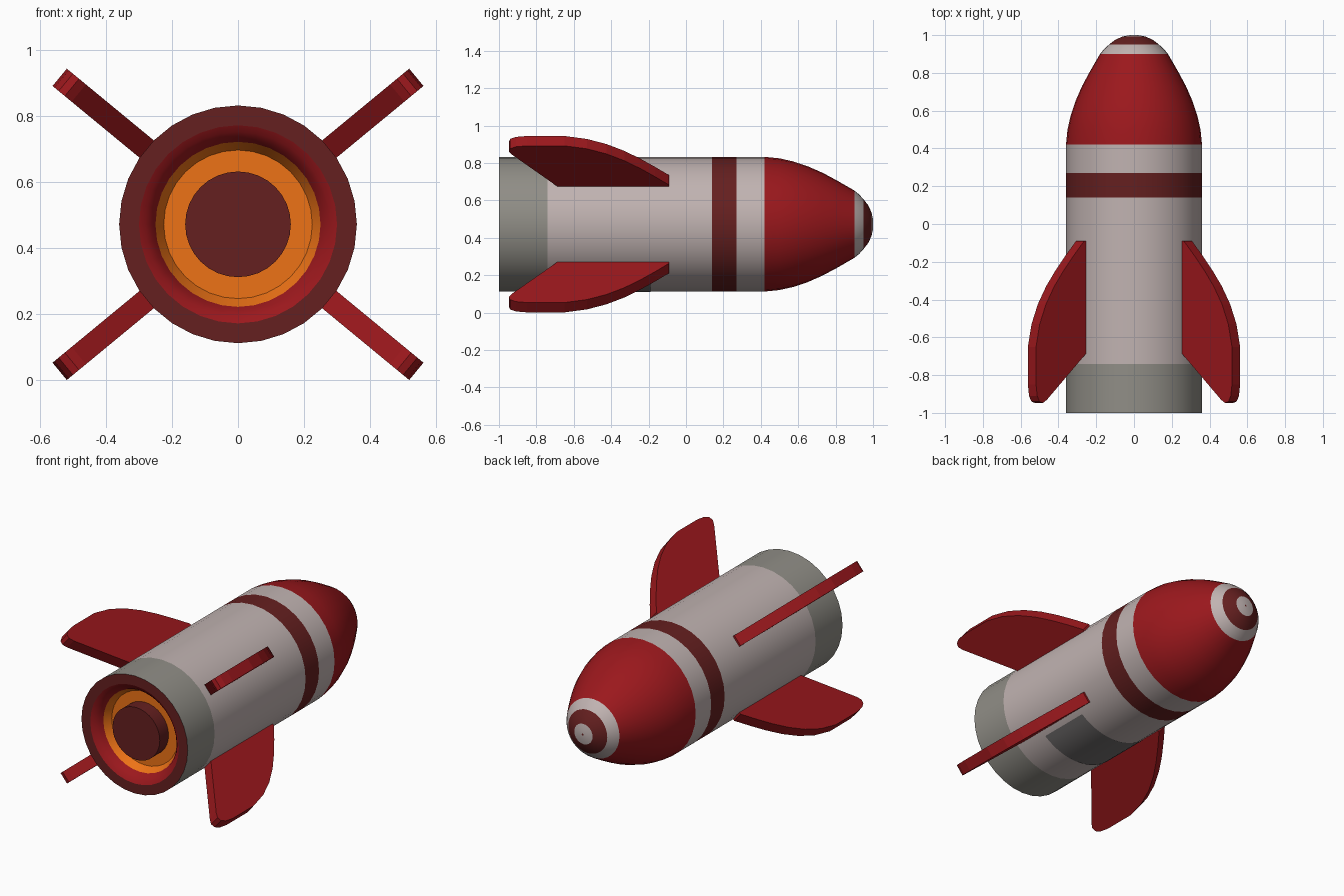
import bpy, bmesh, math

if "Cube" in bpy.data.objects:
    bpy.data.objects.remove(bpy.data.objects["Cube"])

CZ = 0.473      # height of the rocket axis
SIDES = 32


def mat(name, rgb):
    m = bpy.data.materials.new(name)
    m.diffuse_color = (*rgb, 1)
    m.use_nodes = True
    m.node_tree.nodes["Principled BSDF"].inputs["Base Color"].default_value = m.diffuse_color
    return m


RED = mat("red", (0.33, 0.009, 0.012))
DARK = mat("dark_red", (0.13, 0.014, 0.014))
LIGHT = mat("off_white", (0.53, 0.45, 0.44))
GREY = mat("warm_grey", (0.28, 0.27, 0.24))
SHADE = mat("dark_grey", (0.17, 0.16, 0.16))
ORANGE = mat("orange", (0.85, 0.17, 0.008))


def finish(name, bm, material, smooth=True):
    me = bpy.data.meshes.new(name)
    bm.to_mesh(me)
    bm.free()
    ob = bpy.data.objects.new(name, me)
    bpy.context.collection.objects.link(ob)
    me.materials.append(material)
    if smooth:
        bpy.ops.object.select_all(action='DESELECT')
        ob.select_set(True)
        bpy.context.view_layer.objects.active = ob
        bpy.ops.object.shade_smooth_by_angle(angle=math.radians(30))
    return ob


def lathe(name, profile, material, start=0.0, sweep=360.0, steps=SIDES):
    """Revolve (radius, y) points about the rocket axis."""
    bm = bmesh.new()
    rows = []
    for i in range(steps + 1):
        a = math.radians(start + sweep * i / steps)
        rows.append([bm.verts.new((r * math.sin(a), y, CZ + r * math.cos(a)))
                     for r, y in profile])
    for a, b in zip(rows, rows[1:]):
        for j in range(len(profile) - 1):
            bm.faces.new((a[j], b[j], b[j + 1], a[j + 1]))
    bmesh.ops.remove_doubles(bm, verts=bm.verts, dist=1e-5)
    return finish(name, bm, material)


# Hull bands, tail to tip
lathe("tail_band", [(0.36, -1), (0.36, -0.74)], GREY)
lathe("hull", [(0.36, -0.74), (0.36, 0.14)], LIGHT)
lathe("hull_stripe", [(0.36, 0.14), (0.36, 0.27)], DARK)
lathe("hull_collar", [(0.36, 0.27), (0.36, 0.42)], LIGHT)
lathe("nose_cone", [(0.36, 0.42), (0.352, 0.5), (0.335, 0.575), (0.31, 0.65),
                    (0.275, 0.73), (0.232, 0.81), (0.18, 0.90)], RED)
lathe("nose_ring", [(0.18, 0.90), (0.16, 0.925), (0.132, 0.95)], LIGHT)
lathe("nose_tip", [(0.132, 0.95), (0.10, 0.975), (0.062, 0.992)], DARK)
lathe("nose_cap", [(0.062, 0.992), (0.03, 0.999), (0.006, 1.0)], LIGHT)
lathe("nose_dot", [(0.006, 1.0), (0, 1.0)], DARK)

# Engine, centre outwards
lathe("engine_plug", [(0, -0.985), (0.16, -0.985), (0.16, -0.90)], DARK)
lathe("engine_glow", [(0.16, -0.90), (0.225, -0.90), (0.25, -0.945)], ORANGE)
lathe("engine_funnel", [(0.25, -0.945), (0.262, -0.968), (0.28, -0.988),
                        (0.30, -1)], RED)
lathe("engine_rim", [(0.30, -1), (0.36, -1)], DARK)

# Belly panel
lathe("belly_panel", [(0.363, -0.52), (0.363, -0.19)], SHADE, 140.6, 78.8, 14)

# Fins: (radius, y) outline, extruded to thickness
OUTLINE = [(0.35, -0.09), (0.37, -0.09), (0.44, -0.165), (0.51, -0.245),
           (0.575, -0.33), (0.632, -0.425), (0.675, -0.53), (0.70, -0.65),
           (0.70, -0.85), (0.692, -0.91), (0.676, -0.94), (0.652, -0.947),
           (0.625, -0.93), (0.35, -0.68)]
HALF = 0.034


def fin(name, angle):
    c, s = math.cos(math.radians(angle)), math.sin(math.radians(angle))
    bm = bmesh.new()
    sides = [[bm.verts.new((r * c - t * s, y, CZ + r * s + t * c))
              for r, y in OUTLINE] for t in (-HALF, HALF)]
    n = len(OUTLINE)
    bm.faces.new(sides[0])
    bm.faces.new(sides[1][::-1])
    for i in range(n):
        j = (i + 1) % n
        bm.faces.new((sides[0][j], sides[0][i], sides[1][i], sides[1][j]))
    bmesh.ops.recalc_face_normals(bm, faces=bm.faces)
    finish(name, bm, RED, smooth=False)


for label, angle in (("upper_right", 39.5), ("upper_left", 140.5),
                     ("lower_left", 219.5), ("lower_right", 320.5)):
    fin("fin_" + label, angle)
